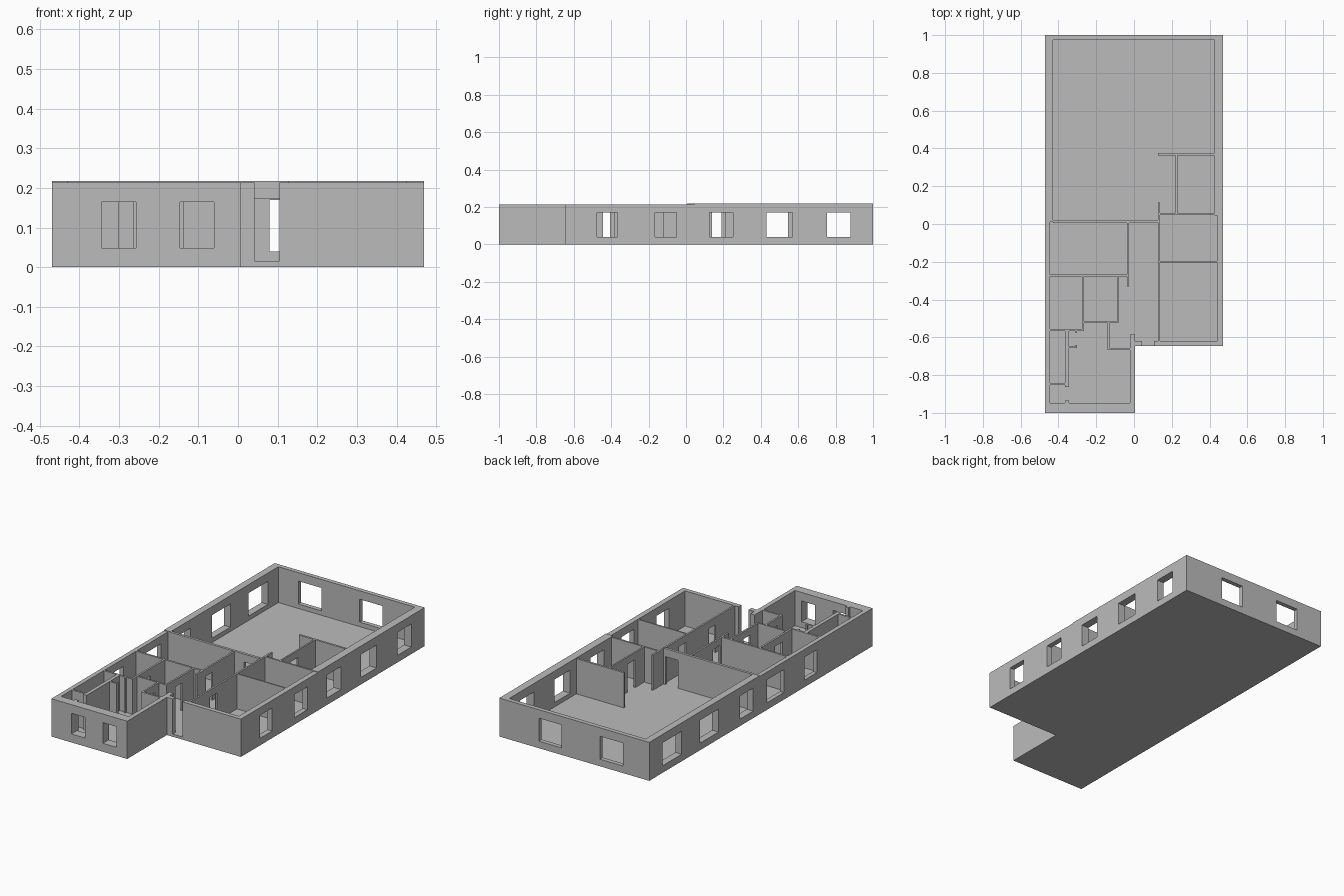
import bpy
import bmesh
from mathutils import Matrix, Vector

cube = bpy.data.objects.get("Cube")
if cube:
    bpy.data.objects.remove(cube, do_unlink=True)

plaster = bpy.data.materials.new("grey_plaster")
plaster.use_nodes = True
GREY = (0.5, 0.5, 0.5, 1)
plaster.diffuse_color = GREY
plaster.node_tree.nodes["Principled BSDF"].inputs["Base Color"].default_value = GREY

FLOOR, LOW, HIGH = 0.015, 0.214, 0.218
DOOR = (0.0, 0.173)
WINDOW = (0.04, 0.17)


def boxes(name, specs):
    """One object made of boxes, each given as x, y and z ranges."""
    bm = bmesh.new()
    for ranges in specs:
        size = Vector([b - a for a, b in ranges])
        centre = Vector([(a + b) / 2 for a, b in ranges])
        bmesh.ops.create_cube(bm, size=1, matrix=Matrix.Translation(centre) @ Matrix.Diagonal(size.to_4d()))
    mesh = bpy.data.meshes.new(name)
    bm.to_mesh(mesh)
    bm.free()
    mesh.materials.append(plaster)
    obj = bpy.data.objects.new(name, mesh)
    bpy.context.scene.collection.objects.link(obj)
    return obj


def wall(name, x, y, top=LOW, base=0.0, openings=(), kind=WINDOW):
    """A wall box with openings cut through its thin direction."""
    obj = boxes(name, [(x, y, (base, top))])
    if not openings:
        return
    along_x = x[1] - x[0] > y[1] - y[0]
    through = y if along_x else x
    through = (through[0] - 0.02, through[1] + 0.02)
    holes = [((span, through, kind) if along_x else (through, span, kind)) for span in openings]
    cutter = boxes(name + "_cutter", holes)
    cutter.hide_render = True
    mod = obj.modifiers.new("openings", "BOOLEAN")
    mod.object, mod.operation, mod.solver = cutter, "DIFFERENCE", "EXACT"
    bpy.context.view_layer.objects.active = obj
    bpy.ops.object.modifier_apply(modifier=mod.name)
    bpy.data.objects.remove(cutter, do_unlink=True)


def partition(name, x, y, doors=(), top=LOW):
    wall(name, x, y, top, 0.01, doors, DOOR)


# Floor slabs
boxes("main_floor", [((-0.46, 0.46), (-0.635, 0.99), (0, FLOOR))])
boxes("front_floor", [((-0.46, -0.005), (-0.99, -0.635), (0, FLOOR))])

# Outer walls of the large back hall
wall("back_wall", (-0.47, 0.47), (0.975, 1), HIGH, openings=[(-0.305, -0.16), (0.08, 0.222)])
wall("left_back_wall", (0.425, 0.47), (0.045, 0.975), HIGH,
     openings=[(0.125, 0.25), (0.43, 0.57), (0.755, 0.88)])
wall("right_back_wall", (-0.47, -0.43), (0.01, 0.975), HIGH,
     openings=[(0.07, 0.19), (0.38, 0.545), (0.71, 0.882)])

# Outer walls of the front rooms
wall("left_front_wall", (0.44, 0.47), (-0.645, 0.045), openings=[(-0.475, -0.365), (-0.165, -0.05)])
wall("right_front_wall", (-0.47, -0.445), (-0.948, 0.01), openings=[(-0.5, -0.39), (-0.205, -0.055)])
wall("front_wall", (-0.47, 0.006), (-1, -0.948), openings=[(-0.344, -0.258), (-0.146, -0.06)],
     kind=(0.048, 0.165))
wall("front_block_side_wall", (-0.02, 0.006), (-0.948, -0.585))
wall("entrance_wall", (0.006, 0.44), (-0.645, -0.62), openings=[(0.042, 0.105)], kind=(FLOOR, 0.3))

# Partition between the back hall and the front rooms
partition("hall_partition", (-0.43, 0.127), (0.005, 0.02), [(0.035, 0.115)], HIGH)

# Left-hand rooms beside the corridor
partition("corridor_left_wall", (0.127, 0.137), (-0.62, 0.115), [(-0.445, -0.385), (-0.18, -0.12)])
partition("bedroom_divider", (0.137, 0.44), (-0.205, -0.197))
partition("bedroom_back_wall", (0.137, 0.44), (0.048, 0.058))
partition("store_divider", (0.221, 0.23), (0.058, 0.363), [(0.14, 0.21)])
partition("store_back_wall", (0.127, 0.425), (0.363, 0.375))

# Right-hand rooms beside the corridor
partition("corridor_right_wall", (-0.037, -0.027), (-0.33, 0.005), [(-0.25, -0.19)])
partition("study_front_wall", (-0.445, -0.037), (-0.278, -0.267))
partition("bath_divider", (-0.275, -0.264), (-0.555, -0.278), [(-0.47, -0.405)])
partition("middle_room_side_wall", (-0.091, -0.081), (-0.525, -0.278), [(-0.445, -0.385)])
partition("middle_room_front_wall", (-0.264, -0.091), (-0.525, -0.515))
partition("bath_front_wall", (-0.445, -0.264), (-0.566, -0.555))
partition("bath_corner", (-0.275, -0.264), (-0.555, -0.525))

# Front block partitions and closet stubs
partition("lobby_side_wall", (-0.139, -0.129), (-0.667, -0.525), [(-0.62, -0.56)])
partition("lobby_front_wall", (-0.129, -0.02), (-0.667, -0.656))
partition("closet_side_wall", (-0.365, -0.345), (-0.863, -0.566), [(-0.64, -0.58)])
partition("closet_end_wall", (-0.445, -0.365), (-0.852, -0.841))
partition("door_stub", (-0.365, -0.345), (-0.948, -0.935))
partition("closet_stub", (-0.345, -0.302), (-0.657, -0.648))
partition("closet_stub_end", (-0.31, -0.302), (-0.648, -0.64))
partition("closet_back_stub", (-0.31, -0.302), (-0.577, -0.566))
